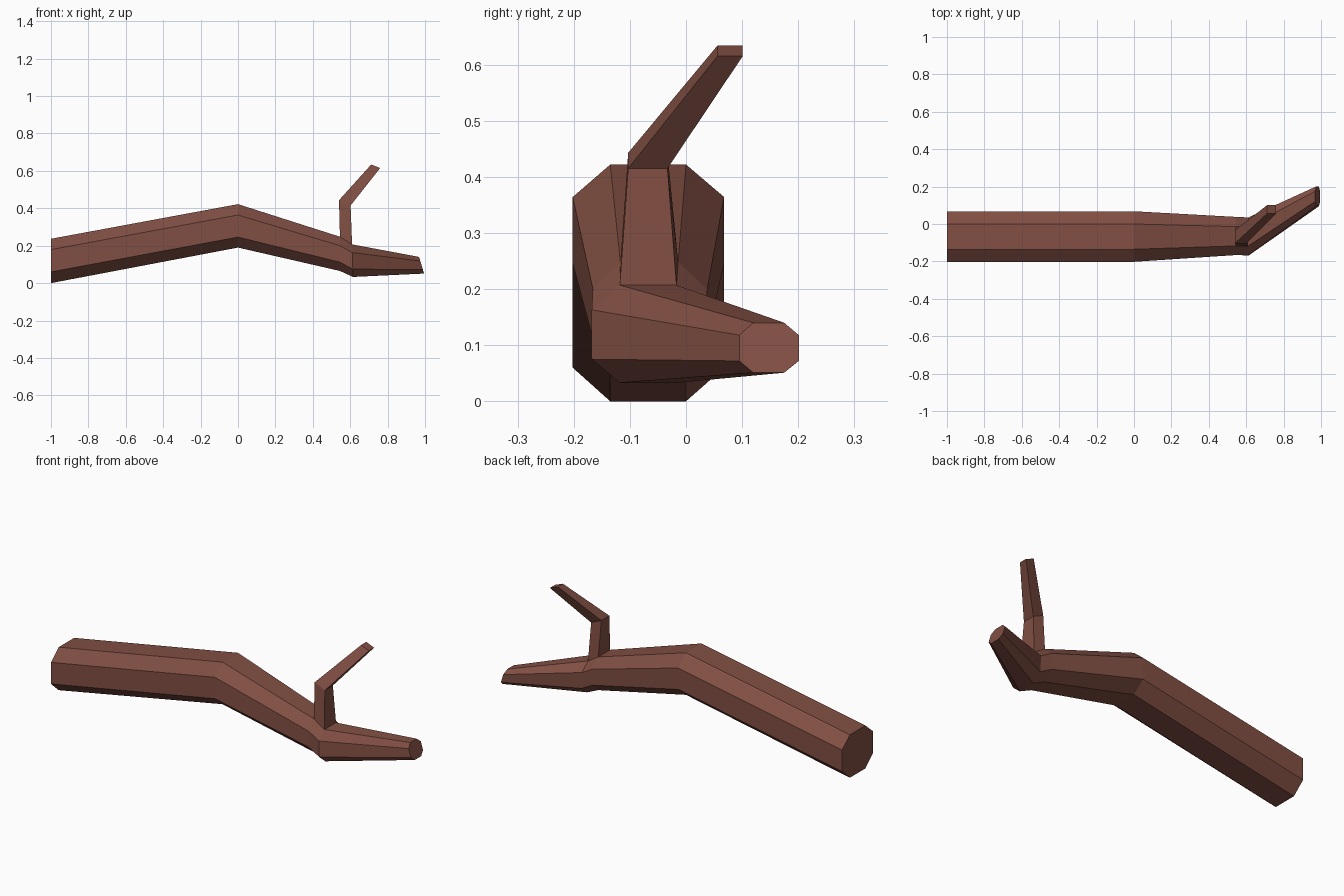
import bpy, bmesh

if "Cube" in bpy.data.objects:
    bpy.data.objects.remove(bpy.data.objects["Cube"])

bark = bpy.data.materials.new("brown bark")
bark.diffuse_color = (0.22, 0.078, 0.056, 1)
bark.use_nodes = True
bark.node_tree.nodes["Principled BSDF"].inputs["Base Color"].default_value = bark.diffuse_color


def octagon(x_bottom, x_top, ys, zs):
    """Chamfered cross-section; ys and zs are outer/inner limits, low to high."""
    y0, y1, y2, y3 = ys
    z0, z1, z2, z3 = zs
    outline = [(y1, z3), (y2, z3), (y3, z2), (y3, z1),
               (y2, z0), (y1, z0), (y0, z1), (y0, z2)]
    return [(x_bottom + (x_top - x_bottom) * (z - z0) / (z3 - z0), y, z)
            for y, z in outline]


def bridge(bm, a, b, skip=()):
    n = len(a)
    for i in range(n):
        if i not in skip:
            j = (i + 1) % n
            bm.faces.new((a[i], a[j], b[j], b[i]))


bm = bmesh.new()

# Main bough: five octagonal sections
wide = (-0.202, -0.135, 0.0, 0.068)
sections = [
    octagon(-1.0, -1.0, wide, (0.0, 0.06, 0.179, 0.237)),
    octagon(0.0, 0.0, wide, (0.19, 0.246, 0.364, 0.422)),
    octagon(0.545, 0.545, (-0.166, -0.117, -0.014, 0.038), (0.065, 0.112, 0.2, 0.248)),
    octagon(0.615, 0.61, (-0.168, -0.118, -0.017, 0.035), (0.033, 0.075, 0.163, 0.207)),
    octagon(0.995, 0.968, (0.095, 0.12, 0.175, 0.201), (0.051, 0.072, 0.118, 0.14)),
]
rings = [[bm.verts.new(p) for p in s] for s in sections]
for k in range(4):
    bridge(bm, rings[k], rings[k + 1], skip=(0,) if k == 2 else ())
bm.faces.new(rings[0])
bm.faces.new(rings[-1])

# Twig: grows out of the open top facet, with one bend
base = [rings[2][0], rings[2][1], rings[3][1], rings[3][0]]


def twig_ring(x0, z0, x1, z1, ya, yb):
    return [bm.verts.new(p) for p in
            ((x0, ya, z0), (x0, yb, z0), (x1, yb, z1), (x1, ya, z1))]


elbow = twig_ring(0.54, 0.443, 0.602, 0.415, -0.103, -0.033)
tip = twig_ring(0.712, 0.634, 0.76, 0.615, 0.056, 0.101)
bridge(bm, base, elbow)
bridge(bm, elbow, tip)
bm.faces.new(tip)

bmesh.ops.recalc_face_normals(bm, faces=bm.faces)
mesh = bpy.data.meshes.new("branch")
bm.to_mesh(mesh)
bm.free()
mesh.materials.append(bark)
bpy.context.collection.objects.link(bpy.data.objects.new("branch", mesh))
